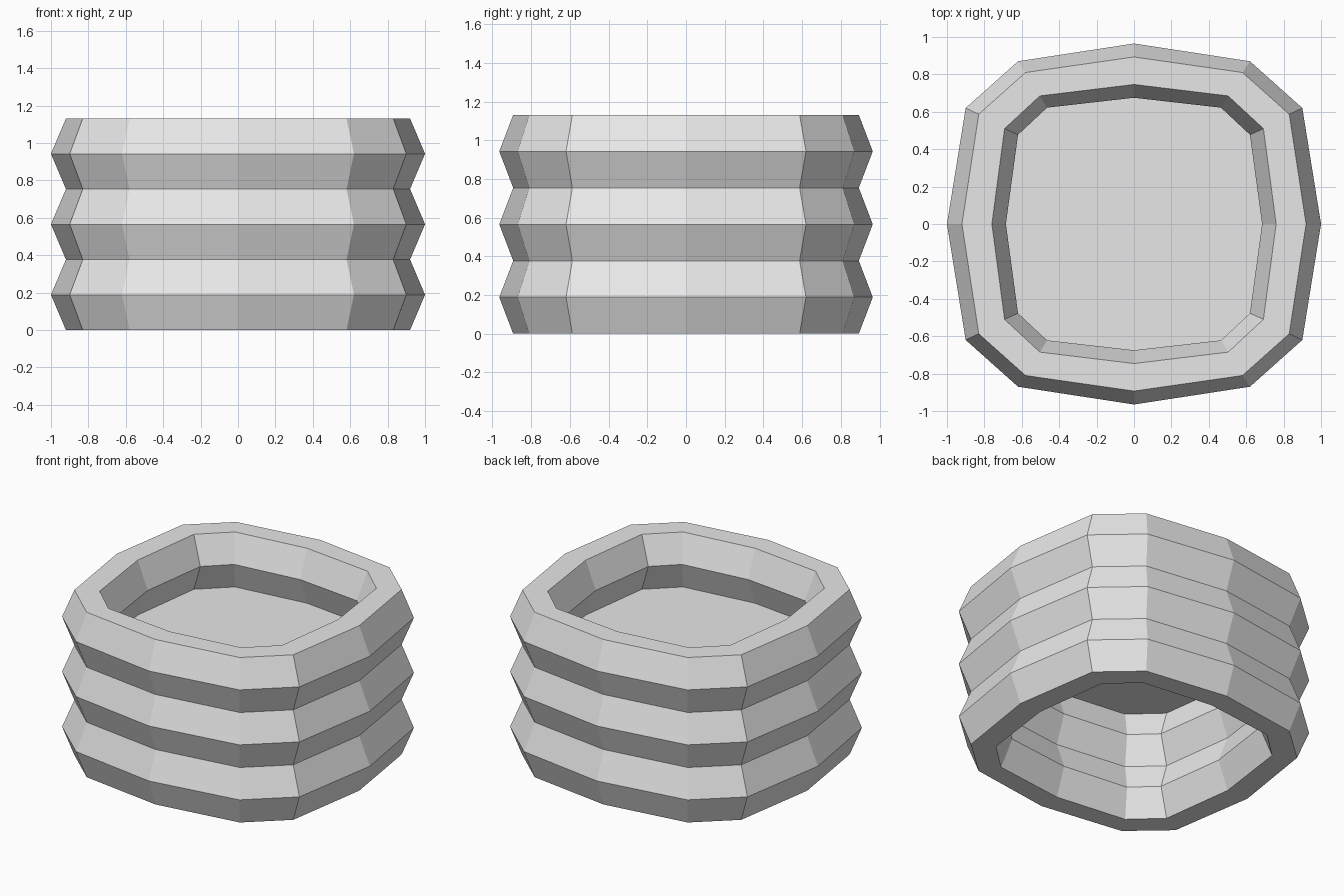
import bpy
import bmesh

cube = bpy.data.objects.get("Cube")
if cube:
    bpy.data.objects.remove(cube, do_unlink=True)

BANDS = 6
STEP = 1.131 / BANDS

# Quarter outlines, from the side point to the far point
OUTER_WIDE = [(1.0, 0), (0.90, 0.62), (0.62, 0.87), (0, 0.965)]
OUTER_NARROW = [(0.92, 0), (0.83, 0.587), (0.58, 0.81), (0, 0.893)]
INNER_WIDE = [(0.76, 0), (0.692, 0.51), (0.503, 0.685), (0, 0.746)]
INNER_NARROW = [(0.685, 0), (0.62, 0.477), (0.465, 0.622), (0, 0.675)]

grey = bpy.data.materials.new("plain grey")
grey.use_nodes = True
grey.diffuse_color = (0.8, 0.8, 0.8, 1)
grey.node_tree.nodes["Principled BSDF"].inputs["Base Color"].default_value = (0.8, 0.8, 0.8, 1)


def full_outline(quarter):
    """Mirror a quarter outline into a closed counter-clockwise ring."""
    half = quarter + [(-x, y) for x, y in reversed(quarter[:-1])]
    return half + [(x, -y) for x, y in reversed(half[1:-1])]


def add_ring(bm, quarter, z):
    return [bm.verts.new((x, y, z)) for x, y in full_outline(quarter)]


def bridge(bm, low, high):
    n = len(low)
    for i in range(n):
        j = (i + 1) % n
        bm.faces.new((low[i], low[j], high[j], high[i]))


def finish(bm, name):
    mesh = bpy.data.meshes.new(name)
    bm.to_mesh(mesh)
    bm.free()
    mesh.materials.append(grey)
    obj = bpy.data.objects.new(name, mesh)
    bpy.context.collection.objects.link(obj)


# Pleated wall: outside and inside zigzags joined by flat rims
bm = bmesh.new()
outside = [add_ring(bm, OUTER_WIDE if i % 2 else OUTER_NARROW, i * STEP) for i in range(BANDS + 1)]
inside = [add_ring(bm, INNER_NARROW if i % 2 else INNER_WIDE, i * STEP) for i in range(BANDS + 1)]
for i in range(BANDS):
    bridge(bm, outside[i], outside[i + 1])
    bridge(bm, inside[i + 1], inside[i])
bridge(bm, outside[-1], inside[-1])
bridge(bm, inside[0], outside[0])
finish(bm, "pleated_wall")

# Thin floor across the opening, one pleat below the top rim
bm = bmesh.new()
bm.faces.new(add_ring(bm, INNER_WIDE, 4 * STEP))
finish(bm, "inner_floor")
